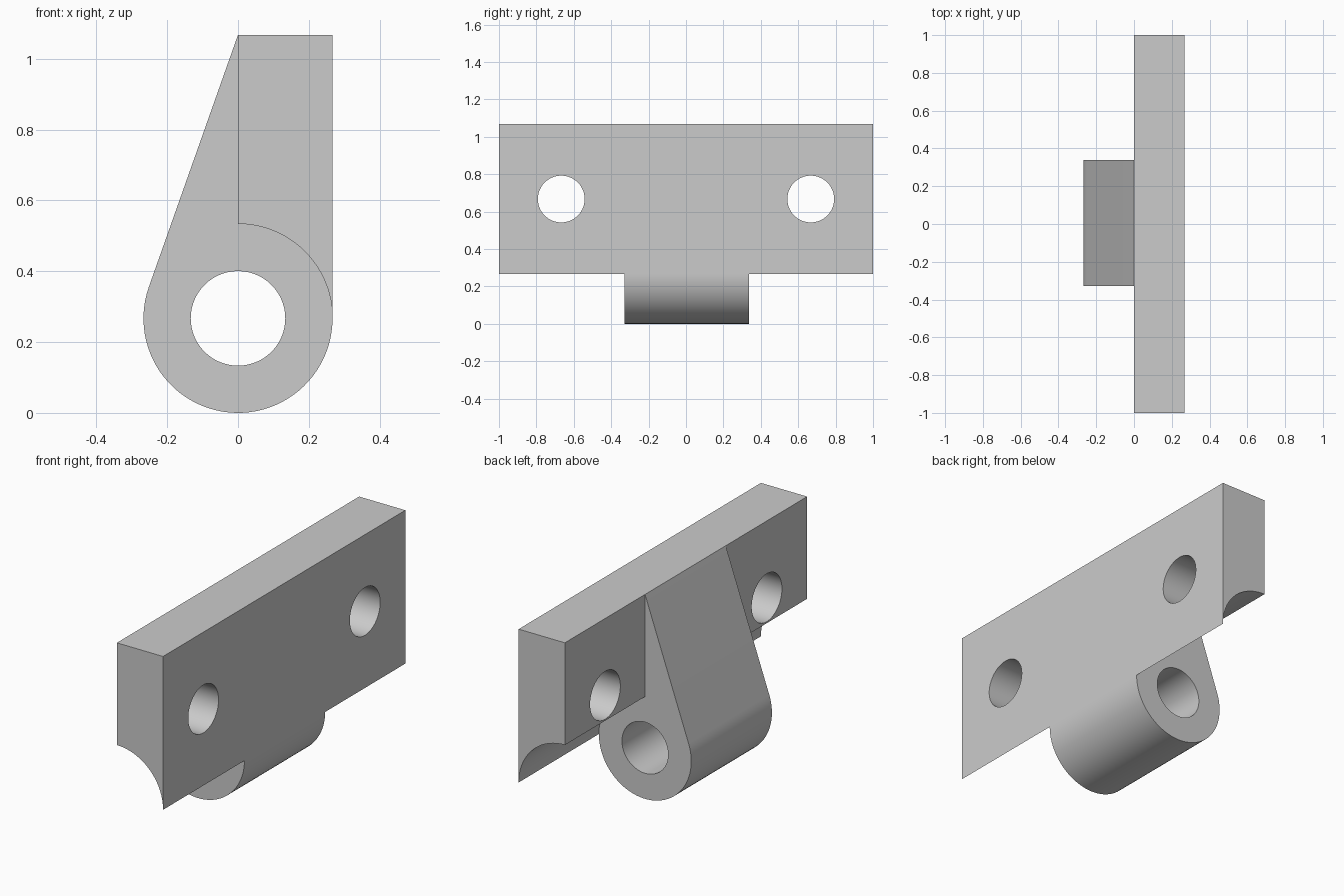
import bpy, bmesh
from math import cos, sin, pi, acos, radians
from mathutils import Matrix

cube = bpy.data.objects.get("Cube")
if cube:
    bpy.data.objects.remove(cube, do_unlink=True)

R = 0.267          # knuckle radius, also plate thickness
TOP = 4 * R        # overall height
SEG = 96

grey = bpy.data.materials.new("plain grey")
grey.use_nodes = True
grey.diffuse_color = (0.6, 0.6, 0.6, 1)
grey.node_tree.nodes["Principled BSDF"].inputs["Base Color"].default_value = (0.6, 0.6, 0.6, 1)


def add_object(name, bm):
    bmesh.ops.recalc_face_normals(bm, faces=bm.faces)
    mesh = bpy.data.meshes.new(name)
    bm.to_mesh(mesh)
    bm.free()
    mesh.materials.append(grey)
    obj = bpy.data.objects.new(name, mesh)
    bpy.context.collection.objects.link(obj)
    return obj


def extrude_profile(name, points, y0, y1):
    """Extrude an (x, z) outline along y."""
    bm = bmesh.new()
    face = bm.faces.new([bm.verts.new((x, y0, z)) for x, z in points])
    ext = bmesh.ops.extrude_face_region(bm, geom=[face])["geom"]
    verts = [v for v in ext if isinstance(v, bmesh.types.BMVert)]
    bmesh.ops.translate(bm, verts=verts, vec=(0, y1 - y0, 0))
    return add_object(name, bm)


def arc(start, end, steps):
    """Points on the knuckle circle."""
    angles = [start + (end - start) * i / steps for i in range(steps + 1)]
    return [(R * cos(a), R + R * sin(a)) for a in angles]


def cylinder(name, radius, depth, axis, location):
    bm = bmesh.new()
    turn = Matrix.Rotation(pi / 2, 4, axis)
    bmesh.ops.create_cone(bm, cap_ends=True, segments=SEG, radius1=radius, radius2=radius,
                          depth=depth, matrix=Matrix.Translation(location) @ turn)
    return add_object(name, bm)


def combine(target, other, operation):
    mod = target.modifiers.new(operation, "BOOLEAN")
    mod.operation = operation
    mod.solver = "EXACT"
    mod.object = other
    bpy.context.view_layer.objects.active = target
    bpy.ops.object.modifier_apply(modifier=mod.name)
    bpy.data.objects.remove(other, do_unlink=True)


# Mounting plate with a concave lower edge
plate = extrude_profile("hinge_leaf", [(R, TOP), (0, TOP)] + arc(pi / 2, 0, SEG // 4), -1, 1)

# Knuckle with a sloping web tangent to the barrel
tangent = pi / 2 + acos(R / (TOP - R))
web = [(0, TOP)] + arc(tangent, 2 * pi, SEG // 2) + [(R, TOP)]
knuckle = extrude_profile("knuckle", web, -0.328, 0.338)
combine(plate, knuckle, "UNION")

# Pin bore and two screw holes
combine(plate, cylinder("pin_bore", R / 2, 3, "X", (0, 0, R)), "DIFFERENCE")
for y in (-0.667, 0.667):
    combine(plate, cylinder("screw_hole", 0.125, 1, "Y", (0, y, 0.667)), "DIFFERENCE")

# Merge coplanar faces and shade
bm = bmesh.new()
bm.from_mesh(plate.data)
bmesh.ops.remove_doubles(bm, verts=bm.verts, dist=0.0001)
bmesh.ops.dissolve_limit(bm, angle_limit=radians(0.5), verts=bm.verts, edges=bm.edges)
bm.to_mesh(plate.data)
bm.free()
bpy.ops.object.select_all(action="DESELECT")
plate.select_set(True)
bpy.context.view_layer.objects.active = plate
bpy.ops.object.shade_smooth_by_angle(angle=radians(15))
